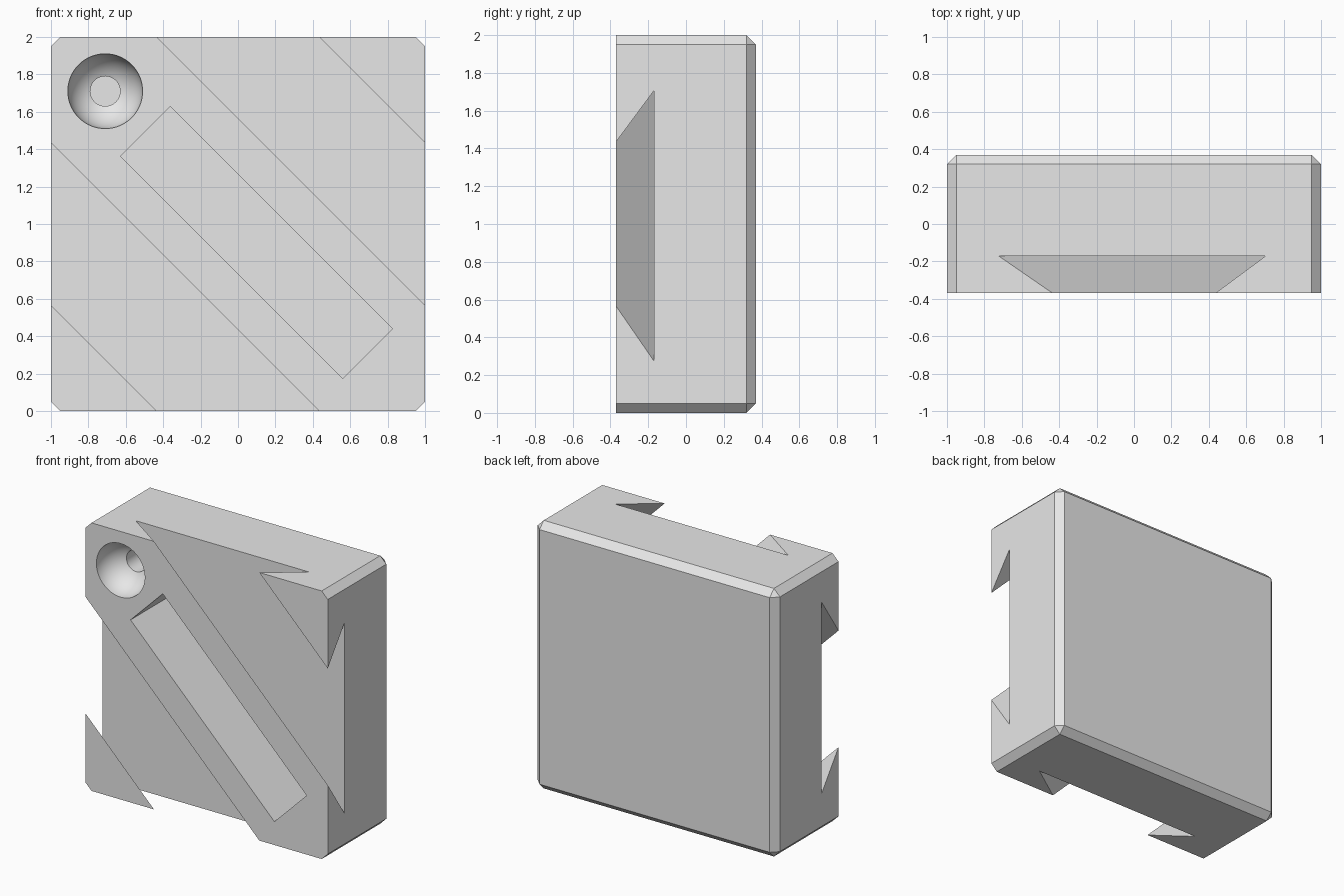
import bpy, bmesh, math
from mathutils import Vector, Matrix

if "Cube" in bpy.data.objects:
    bpy.data.objects.remove(bpy.data.objects["Cube"], do_unlink=True)

FRONT, BACK = -0.37, 0.37
POCKET_END = 0.13          # depth reached by the slot and the pin hole

grey = bpy.data.materials.new("plain grey")
grey.use_nodes = True
grey.diffuse_color = (0.8, 0.8, 0.8, 1)
grey.node_tree.nodes["Principled BSDF"].inputs["Base Color"].default_value = (0.8, 0.8, 0.8, 1)


def add_object(name, bm):
    bmesh.ops.recalc_face_normals(bm, faces=bm.faces)
    mesh = bpy.data.meshes.new(name)
    bm.to_mesh(mesh)
    bm.free()
    mesh.materials.append(grey)
    obj = bpy.data.objects.new(name, mesh)
    bpy.context.collection.objects.link(obj)
    return obj


def diagonal_prism(name, profile, start, end):
    """Extrude a (u, y) profile along the falling diagonal; u = x + height, v = x - height."""
    bm = bmesh.new()
    ends = [[bm.verts.new(((u + v) / 2, y, 1 + (u - v) / 2)) for u, y in profile]
            for v in (start, end)]
    for ring in ends:
        bm.faces.new(ring)
    for i in range(len(profile)):
        j = (i + 1) % len(profile)
        bm.faces.new((ends[0][i], ends[0][j], ends[1][j], ends[1][i]))
    return add_object(name, bm)


def cut(body, cutter):
    cutter.hide_render = True
    mod = body.modifiers.new("cut", 'BOOLEAN')
    mod.operation = 'DIFFERENCE'
    mod.solver = 'EXACT'
    mod.object = cutter
    bpy.context.view_layer.objects.active = body
    bpy.ops.object.modifier_apply(modifier=mod.name)
    bpy.data.objects.remove(cutter, do_unlink=True)


# Block, chamfered everywhere except around the front face
bm = bmesh.new()
bmesh.ops.create_cube(bm, size=1, matrix=Matrix.Translation((0, 0, 1))
                      @ Matrix.Diagonal((2, BACK - FRONT, 2, 1)))
edges = [e for e in bm.edges if max(v.co.y for v in e.verts) > 0]
bmesh.ops.bevel(bm, geom=edges, offset=0.05, segments=1, affect='EDGES')
block = add_object("block", bm)

# Two mirrored dovetail grooves across the front
for side in (-1, 1):
    profile = [(0.565, -0.5), (0.565, FRONT), (0.275, -0.17),
               (1.705, -0.17), (1.435, FRONT), (1.435, -0.5)]
    cut(block, diagonal_prism("groove_cutter", [(side * u, y) for u, y in profile], -3, 3))

# Deep rectangular slot between the grooves
w = 0.266
cut(block, diagonal_prism("slot_cutter", [(-w, -0.5), (w, -0.5), (w, POCKET_END),
                                          (-w, POCKET_END)], -0.99, 1.385))

# Round bowl with a pin hole at its centre
R, r = 0.2, 0.08
arc = [i / 12 * math.acos(r / R) for i in range(13)]
outline = [(0, -0.5), (R, -0.5)]
outline += [(R * math.cos(a), FRONT + R * math.sin(a)) for a in arc]
outline += [(r, POCKET_END), (0, POCKET_END)]
centre = Vector((-0.71, 0, 1.71))
bm = bmesh.new()
verts = [bm.verts.new(centre + Vector((x, y, 0))) for x, y in outline]
rim = [bm.edges.new(pair) for pair in zip(verts, verts[1:])]
bmesh.ops.spin(bm, geom=verts + rim, cent=centre, axis=(0, 1, 0),
               angle=math.tau, steps=64, use_duplicate=False)
bmesh.ops.remove_doubles(bm, verts=bm.verts, dist=0.0001)
cut(block, add_object("bowl_cutter", bm))

# Smooth the bowl, keep the block edges sharp
bpy.ops.object.select_all(action='DESELECT')
block.select_set(True)
bpy.context.view_layer.objects.active = block
bpy.ops.object.shade_smooth_by_angle(angle=math.radians(30))
